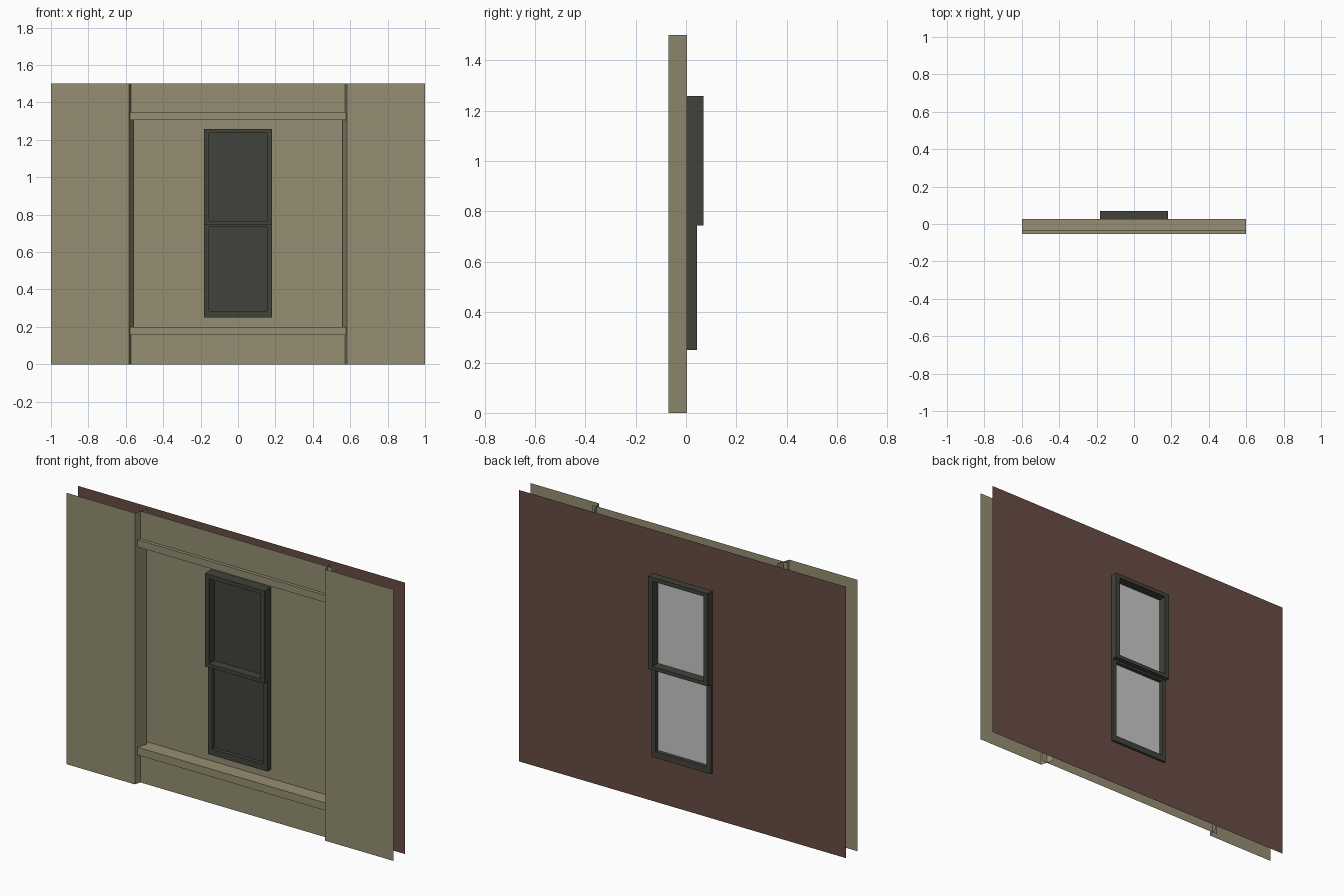
import bpy, bmesh

if "Cube" in bpy.data.objects:
    bpy.data.objects.remove(bpy.data.objects["Cube"])


def material(name, r, g, b):
    def lin(c):
        c /= 255
        return c / 12.92 if c <= 0.04045 else ((c + 0.055) / 1.055) ** 2.4
    m = bpy.data.materials.new(name)
    m.diffuse_color = (lin(r), lin(g), lin(b), 1)
    m.use_nodes = True
    m.node_tree.nodes["Principled BSDF"].inputs["Base Color"].default_value = m.diffuse_color
    return m


OLIVE = material("olive_plaster", 150, 143, 115)
BROWN = material("brown_outer_wall", 104, 76, 67)
DARK = material("dark_frame", 66, 66, 60)
GLASS = material("pale_glass", 200, 200, 200)


def make_object(name, bm, mat):
    me = bpy.data.meshes.new(name)
    bm.to_mesh(me)
    bm.free()
    me.materials.append(mat)
    ob = bpy.data.objects.new(name, me)
    bpy.context.collection.objects.link(ob)
    return ob


def add_quad(bm, pts):
    bm.faces.new([bm.verts.new(p) for p in pts])


def sheet(bm, y, x0, x1, z0, z1, back=False):
    """Upright rectangle at depth y, facing front or back."""
    pts = [(x0, y, z0), (x1, y, z0), (x1, y, z1), (x0, y, z1)]
    add_quad(bm, pts[::-1] if back else pts)


def holed_sheet(bm, y, w, z0, z1, back=False):
    """Upright sheet with the window opening left out."""
    hx, h0, h1 = 0.17, 0.26, 1.245
    sheet(bm, y, -w, -hx, z0, z1, back)
    sheet(bm, y, hx, w, z0, z1, back)
    sheet(bm, y, -hx, hx, z0, h0, back)
    sheet(bm, y, -hx, hx, h1, z1, back)


# Outer wall, a single sheet facing the back
bm = bmesh.new()
holed_sheet(bm, 0.03, 1.0, 0, 1.5, back=True)
make_object("outer_wall", bm, BROWN)

# Recessed panel around the window
bm = bmesh.new()
holed_sheet(bm, 0.027, 0.6, 0.2, 1.31)
make_object("recess_panel", bm, OLIVE)

# Sill and header: (y, z) profiles run along x, open at the ends
profiles = {
    "sill": [(-0.035, 0), (-0.035, 0.157), (-0.053, 0.157),
             (-0.053, 0.2), (0.027, 0.2)],
    "header": [(0.027, 1.307), (-0.053, 1.307), (-0.053, 1.347),
               (-0.035, 1.347), (-0.035, 1.5)],
}
for name, prof in profiles.items():
    bm = bmesh.new()
    for (ya, za), (yb, zb) in zip(prof, prof[1:]):
        add_quad(bm, [(-0.6, ya, za), (0.6, ya, za), (0.6, yb, zb), (-0.6, yb, zb)])
    bmesh.ops.remove_doubles(bm, verts=bm.verts, dist=1e-5)
    make_object(name, bm, OLIVE)

# Front side walls with slanted reveals turning into the recess
for name, s in (("left_inner_wall", -1), ("right_inner_wall", 1)):
    bm = bmesh.new()
    prof = [(s * 1.0, -0.07), (s * 0.582, -0.07), (s * 0.56, 0.003)]
    for (xa, ya), (xb, yb) in zip(prof, prof[1:]):
        pts = [(xa, ya, 0), (xb, yb, 0), (xb, yb, 1.5), (xa, ya, 1.5)]
        add_quad(bm, pts if s < 0 else pts[::-1])
    bmesh.ops.remove_doubles(bm, verts=bm.verts, dist=1e-5)
    make_object(name, bm, OLIVE)


def sash(name, y0, y1, outer, inner):
    """Rectangular frame; outer and inner are (half width, bottom, top)."""
    bm = bmesh.new()
    loops = []
    for y in (y0, y1):
        for hw, zb, zt in (outer, inner):
            loops.append([bm.verts.new(p) for p in
                          ((-hw, y, zb), (hw, y, zb), (hw, y, zt), (-hw, y, zt))])
    fo, fi, bo, bi = loops
    for a, b in ((fo, fi), (fi, bi), (bi, bo), (bo, fo)):
        for i in range(4):
            j = (i + 1) % 4
            bm.faces.new((a[i], a[j], b[j], b[i]))
    bmesh.ops.recalc_face_normals(bm, faces=bm.faces)
    make_object(name + "_frame", bm, DARK)
    # Pane: dark towards the room, pale towards the outside
    hw, zb, zt = inner
    for part, y, mat, back in (("_pane_inside", 0.018, DARK, False),
                               ("_pane_outside", 0.022, GLASS, True)):
        bm = bmesh.new()
        sheet(bm, y, -hw, hw, zb, zt, back)
        make_object(name + part, bm, mat)


# Upper sash is thicker and overlaps the lower one
sash("upper_sash", -0.03, 0.07, (0.182, 0.745, 1.258), (0.156, 0.765, 1.236))
sash("lower_sash", -0.004, 0.043, (0.182, 0.25, 0.76), (0.156, 0.284, 0.734))
